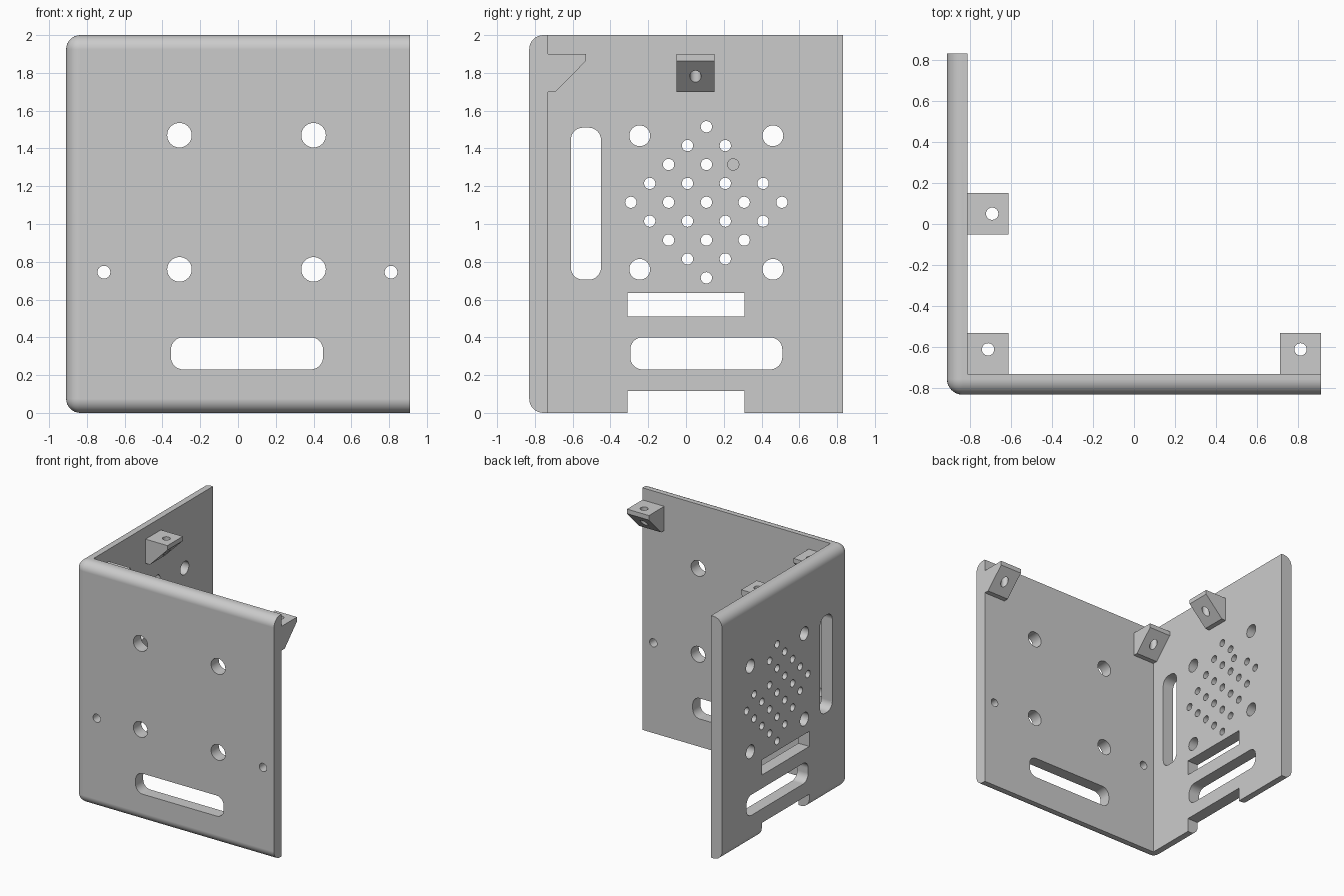
import bpy, bmesh, math
from mathutils import Matrix, Vector

if "Cube" in bpy.data.objects:
    bpy.data.objects.remove(bpy.data.objects["Cube"])

GREY = bpy.data.materials.new("plain grey")
GREY.use_nodes = True
COLOUR = (0.6, 0.6, 0.6, 1)
GREY.diffuse_color = COLOUR
GREY.node_tree.nodes["Principled BSDF"].inputs["Base Color"].default_value = COLOUR

X0, X1, Y0, Y1, H = -0.91, 0.91, -0.83, 0.83, 2.0
T = 0.1                      # plate thickness
INX, INY = X0 + T, Y0 + T    # inner faces of the two plates


def finish(name, bm):
    bmesh.ops.recalc_face_normals(bm, faces=bm.faces[:])
    mesh = bpy.data.meshes.new(name)
    bm.to_mesh(mesh)
    bm.free()
    mesh.materials.append(GREY)
    obj = bpy.data.objects.new(name, mesh)
    bpy.context.collection.objects.link(obj)
    return obj


def add_box(bm, lo, hi):
    lo, hi = Vector(lo), Vector(hi)
    m = Matrix.Translation((lo + hi) / 2) @ Matrix.Diagonal((*(hi - lo), 1))
    return bmesh.ops.create_cube(bm, size=1, matrix=m)["verts"]


def add_prism(bm, outline, place, d0, d1):
    """Extrude a 2D outline from depth d0 to d1; place maps (u, v, d) to 3D."""
    a = [bm.verts.new(place(u, v, d0)) for u, v in outline]
    b = [bm.verts.new(place(u, v, d1)) for u, v in outline]
    bm.faces.new(a)
    bm.faces.new(b)
    for i in range(len(a)):
        j = (i + 1) % len(a)
        bm.faces.new((a[i], a[j], b[j], b[i]))


def rounded(u0, u1, v0, v1, r, n=8):
    pts = []
    for k, (cu, cv) in enumerate([(u1 - r, v1 - r), (u0 + r, v1 - r), (u0 + r, v0 + r), (u1 - r, v0 + r)]):
        for i in range(n + 1):
            a = math.pi / 2 * (k + i / n)
            pts.append((cu + r * math.cos(a), cv + r * math.sin(a)))
    return pts


def circle(u, v, r, n=32):
    return [(u + r * math.cos(2 * math.pi * i / n), v + r * math.sin(2 * math.pi * i / n)) for i in range(n)]


def on_front(u, v, d):
    return (u, d, v)


def on_side(u, v, d):
    return (d, u, v)


def on_top(u, v, d):
    return (u, v, d)


def cut(target, bm):
    cutter = finish("cutter", bm)
    cutter.hide_render = True
    mod = target.modifiers.new("cut", 'BOOLEAN')
    mod.operation, mod.solver, mod.object = 'DIFFERENCE', 'EXACT', cutter
    bpy.context.view_layer.objects.active = target
    bpy.ops.object.modifier_apply(modifier=mod.name)
    bpy.data.objects.remove(cutter)


# Corner shell: a block with rounded outer edges, hollowed to two plates
bm = bmesh.new()
add_box(bm, (X0, Y0, 0), (X1, Y1, H))


def outer_count(e):
    mid = (e.verts[0].co + e.verts[1].co) / 2
    return (mid.x < X0 + 0.01) + (mid.y < Y0 + 0.01) + (mid.z < 0.01 or mid.z > H - 0.01)


def is_end(e):
    return all(v.co.x > X1 - 0.01 for v in e.verts) or all(v.co.y > Y1 - 0.01 for v in e.verts)


edges = [e for e in bm.edges if outer_count(e) == 2 and not is_end(e)]
bmesh.ops.bevel(bm, geom=edges, offset=0.075, segments=8, profile=0.5, affect='EDGES')
shell = finish("corner_plates", bm)

bm = bmesh.new()
add_box(bm, (INX, INY, -1), (2, 2, 3))
cut(shell, bm)

# Front plate openings
bm = bmesh.new()
shapes = [circle(x, z, 0.065) for x in (-0.31, 0.4) for z in (0.76, 1.47)]
shapes += [circle(x, 0.745, 0.034) for x in (-0.71, 0.81)]
shapes.append(rounded(-0.355, 0.45, 0.23, 0.4, 0.065))
for s in shapes:
    add_prism(bm, s, on_front, Y0 - 0.1, INY + 0.04)
cut(shell, bm)

# Side plate openings: corner holes, slots, window, notch and speaker grid
bm = bmesh.new()
shapes = [circle(y, z, 0.055) for y in (-0.245, 0.46) for z in (0.76, 1.467)]
shapes.append(rounded(-0.61, -0.45, 0.705, 1.51, 0.065))
shapes.append(rounded(-0.295, 0.51, 0.23, 0.4, 0.065))
for z0, z1 in ((0.51, 0.635), (-0.1, 0.115)):
    shapes.append([(-0.31, z0), (0.31, z0), (0.31, z1), (-0.31, z1)])
for i in range(-4, 5):
    for j in range(-4, 5):
        if abs(i) + abs(j) <= 4 and (i + j) % 2 == 0 and (i, j) != (2, 2):
            shapes.append(circle(0.108 + i * 0.1, 1.115 + j * 0.1, 0.03, 20))
for s in shapes:
    add_prism(bm, s, on_side, X0 - 0.1, INX + 0.1)
# one blind hole from the inside
add_prism(bm, circle(0.25, 1.315, 0.03, 20), on_side, X0 + 0.02, INX + 0.1)
cut(shell, bm)

# Mounting brackets: wedge profile with a vertical screw hole
WEDGE = [(0, 1.9), (0.2, 1.9), (0.2, 1.863), (0.04, 1.7), (0, 1.7)]


def bracket(name, place, d0, hole):
    bm = bmesh.new()
    add_prism(bm, WEDGE, place, d0, d0 + 0.2)
    obj = finish(name, bm)
    bm = bmesh.new()
    add_prism(bm, circle(*hole, 0.03, 24), on_top, 1.5, 2.0)
    cut(obj, bm)
    return obj


def from_front(u, v, d):
    return (d, INY + u, v)


def from_side(u, v, d):
    return (INX + u, d, v)


parts = [shell,
         bracket("corner_bracket", from_front, INX, (-0.71, -0.61)),
         bracket("end_bracket", from_front, X1 - 0.2, (0.81, -0.61)),
         bracket("side_bracket", from_side, -0.05, (-0.69, 0.05))]

# Smooth rounded surfaces, crisp edges elsewhere
for obj in parts:
    bpy.ops.object.select_all(action='DESELECT')
    obj.select_set(True)
    bpy.context.view_layer.objects.active = obj
    bpy.ops.object.shade_smooth_by_angle(angle=math.radians(30))
    mod = obj.modifiers.new("weighted normals", 'WEIGHTED_NORMAL')
    mod.keep_sharp = True
